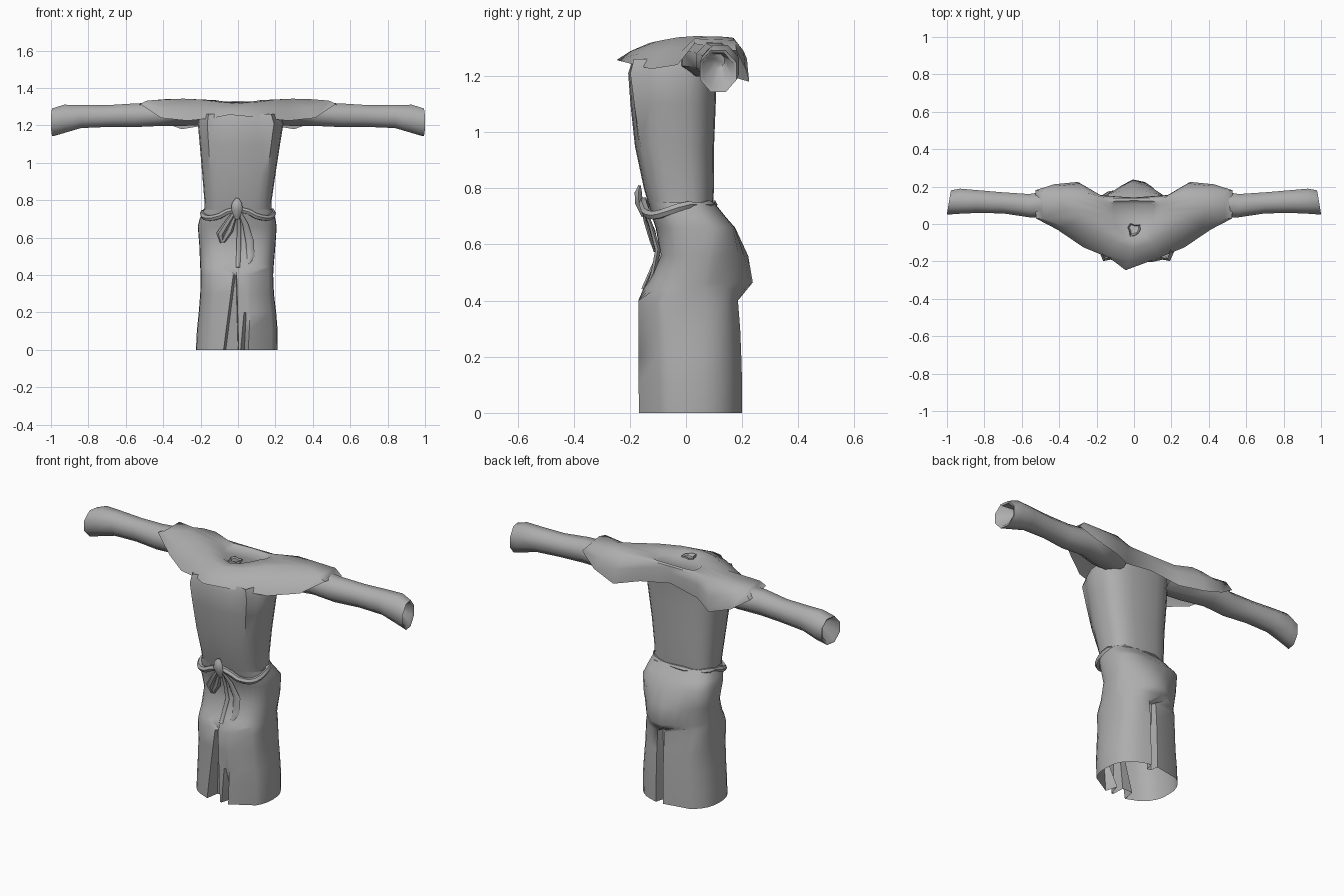
import bpy, bmesh, math
from mathutils import Vector

if "Cube" in bpy.data.objects:
    bpy.data.objects.remove(bpy.data.objects["Cube"])

cloth = bpy.data.materials.new("grey_cloth")
cloth.diffuse_color = (0.42, 0.42, 0.42, 1)
cloth.use_nodes = True
cloth.node_tree.nodes["Principled BSDF"].inputs["Base Color"].default_value = cloth.diffuse_color


def finish(name, bm, angle=40):
    bmesh.ops.remove_doubles(bm, verts=bm.verts, dist=1e-5)
    bmesh.ops.recalc_face_normals(bm, faces=bm.faces)
    me = bpy.data.meshes.new(name)
    bm.to_mesh(me)
    bm.free()
    me.shade_smooth()
    me.set_sharp_from_angle(angle=math.radians(angle))
    me.materials.append(cloth)
    ob = bpy.data.objects.new(name, me)
    bpy.context.collection.objects.link(ob)
    return ob


def loft(name, rings, cap_start=False, cap_end=False, angle=40):
    """Bridge a list of equally long closed point rings."""
    bm = bmesh.new()
    rows = [[bm.verts.new(p) for p in r] for r in rings]
    n = len(rows[0])
    for a, b in zip(rows, rows[1:]):
        for i in range(n):
            j = (i + 1) % n
            bm.faces.new((a[i], a[j], b[j], b[i]))
    if cap_start:
        bm.faces.new(rows[0])
    if cap_end:
        bm.faces.new(rows[-1])
    return finish(name, bm, angle)


def body_ring(z, xl, xr, yf, yb, n, power):
    """Rounded box cross-section, starting at the front centre."""
    pts = []
    for i in range(n):
        t = 2 * math.pi * i / n
        s, c = math.sin(t), -math.cos(t)
        u = math.copysign(abs(s) ** power, s)
        v = math.copysign(abs(c) ** power, c)
        pts.append(Vector(((xl + xr) / 2 + u * (xr - xl) / 2,
                           (yf + yb) / 2 + v * (yb - yf) / 2, z)))
    return pts


# Skirt with a seat bulge, a tapering front overlap and narrow pleats
skirt_rows = [(0.0, -.225, .21, -.167, .20), (.10, -.22, .212, -.169, .20),
              (.20, -.21, .204, -.17, .197), (.30, -.202, .192, -.17, .193),
              (.40, -.2, .188, -.17, .185), (.44, -.202, .19, -.153, .225),
              (.465, -.203, .192, -.137, .248), (.56, -.207, .2, -.09, .228),
              (.66, -.215, .207, -.108, .175), (.70, -.205, .2, -.122, .14),
              (.75, -.183, .185, -.135, .10)]
rings = []
for row in skirt_rows:
    z, yf, yb = row[0], row[3], row[4]
    # rounder at the hem, squarer at the hips
    ring = body_ring(*row, 32, .84 - .2 * max(0, 1 - abs(z - .56) / .4))
    k = max(0, min(1, (.43 - z) / .43))
    if k > 0:
        left, right = -.022 - .055 * k, -.008 + .012 * k   # front overlap gap
        deep = yf + .02 + .055 * k
        ring[-2].x, ring[-2].y = left, yf
        ring[-1].x, ring[-1].y = left + .012, deep
        ring[0].x, ring[0].y = right - .004, deep
        ring[1].x, ring[1].y = right, yf
        hem = max(0, (.2 - z) / .2)                       # short hem pleat
        ring[2].x, ring[2].y = .022 - .008 * hem + .01 * (1 - hem), yf
        ring[3].x, ring[3].y = .034 + .01 * (1 - hem), yf + .07 * hem
        ring[4].x, ring[4].y = .055 + .01 * (1 - hem), yf
        for i, x, d in ((15, .048, 0), (16, .035, .05), (17, .012, .045), (18, .006, 0)):
            ring[i].x, ring[i].y = x, yb - d * min(1, .5 + k)   # back pleat
    if z > .41:                                           # peaked seat
        for p in ring:
            if p.y > 0:
                fade = min(1, p.y / .16)
                p.y -= max(0, yb - .175) * min(1, abs(p.x - .015) / .15) * fade
    rings.append(ring)
loft("skirt", rings, angle=45)

# Bodice, widening to the chest, with a flat front panel
rings = []
for r in ((.73, -.178, .178, -.13, .095), (.80, -.18, .18, -.15, .10),
          (.95, -.192, .202, -.182, .10), (1.10, -.205, .225, -.198, .106),
          (1.21, -.215, .243, -.206, .108), (1.26, -.205, .225, -.19, .115)):
    ring = body_ring(*r, 24, .72)
    fold = max(0, (r[0] - .78) / .48)
    for i in (3, -3):                                    # squared panel corners
        ring[i].y -= .03 * fold
    for i in (4, -4):                                    # fold beside the panel
        ring[i].y += .012 * fold
    rings.append(ring)
loft("bodice", rings, angle=40)

# Sleeves with turned-in cuffs: x, y centre, y radius, z centre, z radius
sleeve_rows = [(.15, .05, .075, 1.262, .06), (.28, .08, .095, 1.262, .066),
               (.42, .107, .08, 1.26, .065), (.56, .098, .064, 1.254, .065),
               (.70, .113, .058, 1.25, .06), (.84, .12, .063, 1.248, .064),
               (.93, .122, .069, 1.235, .078), (.99, .115, .067, 1.217, .076),
               (.985, .113, .056, 1.22, .064), (.90, .115, .022, 1.255, .025)]
for side, label in ((-1, "left"), (1, "right")):
    rings = []
    for k, (x, yc, ry, zc, rz) in enumerate(sleeve_rows):
        ring = []
        for i in range(8):
            t = 2 * math.pi * (i + .5) / 8
            slant = -.012 * math.cos(t) if k >= 7 else 0
            ring.append((side * (x + slant), yc + ry * 1.05 * math.cos(t),
                         zc + rz * 1.05 * math.sin(t)))
        rings.append(ring)
    loft(label + "_sleeve", rings, cap_end=True, angle=50)

# Shoulder mantle: right halves of each ring, mirrored to close
rim = [(-.045, -.247, 1.257), (.13, -.182, 1.24), (.27, -.125, 1.225), (.41, -.03, 1.24),
       (.525, .03, 1.315), (.527, .18, 1.29), (.43, .212, 1.225), (.30, .225, 1.18),
       (.18, .155, 1.2), (0, .14, 1.23)]
fold = [(-.03, -.2, 1.288), (.13, -.168, 1.28), (.25, -.098, 1.28), (.37, -.015, 1.29),
        (.485, .03, 1.333), (.49, .175, 1.328), (.4, .205, 1.29), (.29, .217, 1.262),
        (.175, .152, 1.275), (0, .142, 1.29)]
ridge = [(-.01, -.13, 1.318), (.10, -.10, 1.325), (.20, -.03, 1.338), (.29, .04, 1.343),
         (.38, .08, 1.341), (.38, .14, 1.34), (.33, .165, 1.337), (.26, .17, 1.335),
         (.16, .14, 1.325), (0, .138, 1.325)]
neck = [(0, -.075, 1.322), (.05, -.06, 1.326), (.09, -.02, 1.33), (.12, .02, 1.335),
        (.14, .05, 1.335), (.145, .08, 1.335), (.14, .10, 1.332), (.13, .115, 1.33),
        (.10, .122, 1.328), (0, .125, 1.33)]
inset = [(x * .85, .03 + (y - .03) * .85, z - .015) for x, y, z in neck]


def mirrored(half):
    return half + [(-x, y, z) for x, y, z in half[-2:0:-1]]


loft("shoulder_mantle", [mirrored(h) for h in (rim, fold, ridge, neck, inset)],
     cap_end=True, angle=55)

# Small crumpled gather at the neck
gather = []
for s, z in ((1, 1.308), (.9, 1.324), (.4, 1.30)):
    gather.append([(s * r * math.cos(t), -.03 + s * r * math.sin(t), z + .008 * math.sin(3.1 * i))
                   for i in range(9)
                   for t, r in [(2 * math.pi * i / 9, .036 + .01 * math.sin(2.3 * i))]])
loft("neck_gather", gather, cap_end=True, angle=25)


def cord(name, pts, radius, cyclic=False, flat=1.0):
    """Tube along a path; pts may carry a fourth value as radius factor."""
    vs = [Vector(p[:3]) for p in pts]
    n = len(vs)
    rings = []
    for k, p in enumerate(vs):
        a = vs[k - 1] if (cyclic or k) else p
        b = vs[(k + 1) % n] if (cyclic or k < n - 1) else p
        d = (b - a).normalized()
        u = d.cross(Vector((0, 0, 1)) if cyclic else Vector((0, 1, 0))).normalized()
        v = u.cross(d).normalized()
        r = radius * (pts[k][3] if len(pts[k]) > 3 else 1)
        rings.append([p + u * r * math.cos(t * math.pi / 3) + v * r * flat * math.sin(t * math.pi / 3)
                      for t in range(6)])
    if cyclic:
        rings.append(rings[0])
    return loft(name, rings, not cyclic, not cyclic, 50)


# Belt round the waist, dipping either side of the knot, half sunk at the back
belt = []
for p in body_ring(.742, -.188, .186, -.152, .098, 28, .78):
    front = max(0, -p.y / .155)
    p.z += -.038 * min(1, front * 1.5) * min(1, abs(p.x) / .14) + .012 * front * (abs(p.x) < .06)
    wave = .8 + .35 * math.cos(len(belt) * 1.7) if p.y > 0 else 1.1
    belt.append((p.x, p.y, p.z, wave))
cord("belt", belt, .015, cyclic=True)

# Knot and bow ends
cord("belt_knot", [(-.004, -.165, .81, .3), (-.006, -.170, .785, .9), (-.005, -.168, .75, 1),
                   (-.004, -.152, .70, .4)], .03, flat=.55)
cord("bow_loop_outer", [(-.01, -.155, .75, .5), (-.05, -.143, .69, .9), (-.095, -.118, .62, 1.3),
                        (-.085, -.108, .575, .7)], .016, flat=.7)
cord("bow_loop_inner", [(-.08, -.108, .58, .8), (-.045, -.12, .64, 1.3), (-.01, -.148, .73, .5)],
     .015, flat=.7)
cord("bow_tail_long", [(0, -.155, .74, .5), (.006, -.126, .66, .9), (.004, -.1, .56, 1),
                       (0, -.153, .44, .9)], .012, flat=.7)
cord("bow_tail_wide", [(.008, -.155, .74, .4), (.04, -.126, .67, .9), (.063, -.1, .58, 1.3),
                       (.068, -.116, .5, 1.2), (.055, -.135, .46, .5)], .017, flat=.5)
